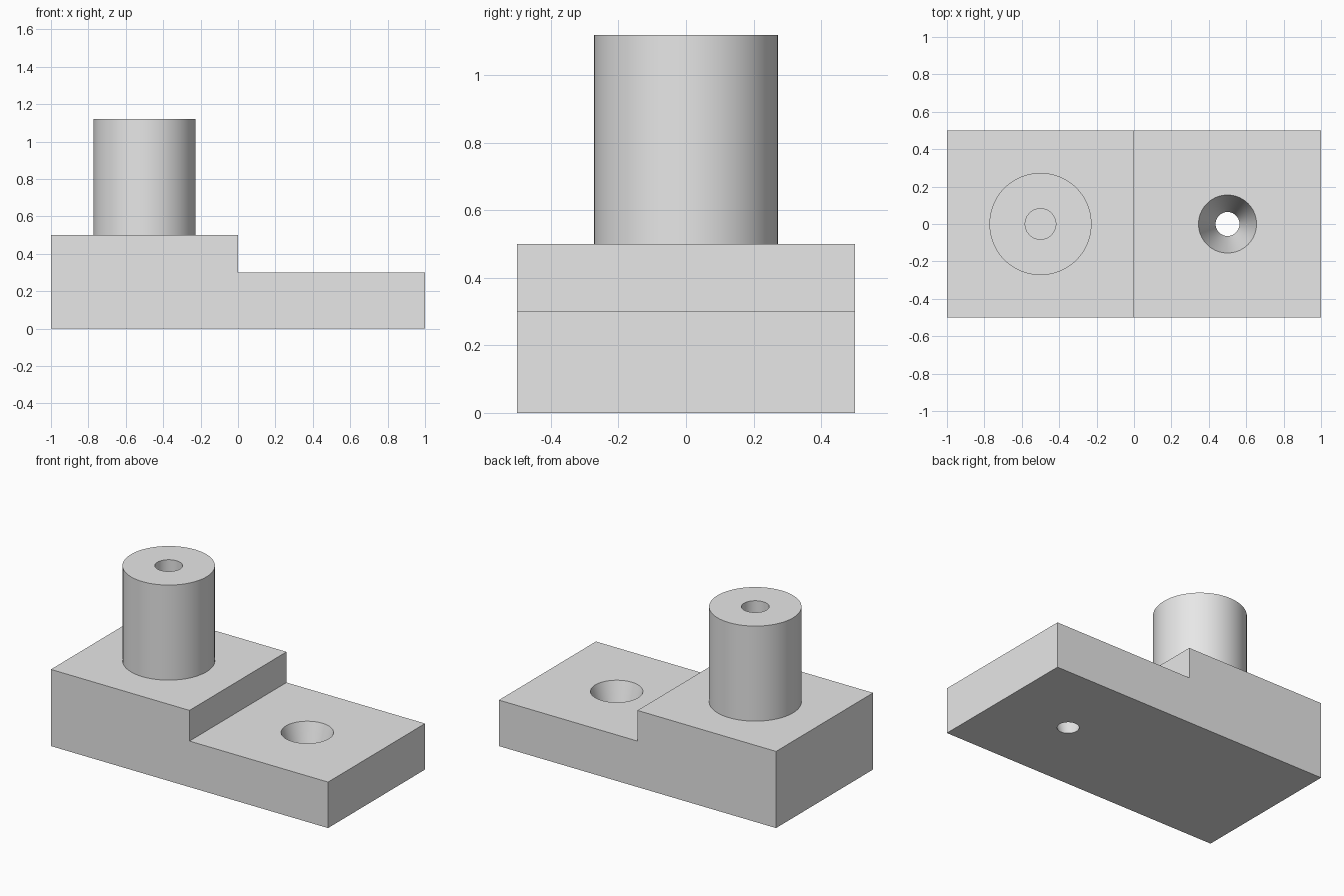
import bpy
import bmesh
import math

default = bpy.data.objects.get("Cube")
if default:
    bpy.data.objects.remove(default, do_unlink=True)

# Single plain grey material
grey = bpy.data.materials.new("light_grey")
grey.use_nodes = True
colour = (0.8, 0.8, 0.8, 1.0)
grey.diffuse_color = colour
grey.node_tree.nodes["Principled BSDF"].inputs["Base Color"].default_value = colour


def add_object(name, bm):
    bmesh.ops.recalc_face_normals(bm, faces=bm.faces)
    mesh = bpy.data.meshes.new(name)
    bm.to_mesh(mesh)
    bm.free()
    mesh.materials.append(grey)
    obj = bpy.data.objects.new(name, mesh)
    bpy.context.collection.objects.link(obj)
    return obj


def round_part(name, x, z_low, z_high, r_low, r_high):
    """Upright cylinder or cone between two heights."""
    bm = bmesh.new()
    bmesh.ops.create_cone(bm, cap_ends=True, segments=96, radius1=r_low,
                          radius2=r_high, depth=z_high - z_low)
    bmesh.ops.translate(bm, verts=bm.verts, vec=(x, 0, (z_low + z_high) / 2))
    return add_object(name, bm)


def cut(target, cutter):
    """Subtract the cutter, then smooth the curved walls."""
    cutter.hide_render = True
    mod = target.modifiers.new("cut", "BOOLEAN")
    mod.operation = "DIFFERENCE"
    mod.solver = "EXACT"
    mod.object = cutter
    bpy.ops.object.select_all(action="DESELECT")
    bpy.context.view_layer.objects.active = target
    target.select_set(True)
    bpy.ops.object.modifier_apply(modifier=mod.name)
    bpy.data.objects.remove(cutter, do_unlink=True)
    bpy.ops.object.shade_smooth_by_angle(angle=math.radians(30))


# Stepped base: side profile extruded across the depth
profile = [(-1, 0), (1, 0), (1, 0.3), (0, 0.3), (0, 0.5), (-1, 0.5)]
bm = bmesh.new()
side = bm.faces.new([bm.verts.new((x, -0.5, z)) for x, z in profile])
extruded = bmesh.ops.extrude_face_region(bm, geom=[side], use_keep_orig=True)
moved = [g for g in extruded["geom"] if isinstance(g, bmesh.types.BMVert)]
bmesh.ops.translate(bm, verts=moved, vec=(0, 1, 0))
base = add_object("stepped_base", bm)

# Tapered hole through the low step, cutter extended past both faces
r_bottom, r_top, thickness, extra = 0.064, 0.155, 0.3, 0.1
grow = (r_top - r_bottom) / thickness * extra
cut(base, round_part("tapered_hole_cutter", 0.5, -extra, thickness + extra,
                     r_bottom - grow, r_top + grow))

# Round post with a bore that stops at the base
post = round_part("round_post", -0.5, 0.5, 1.12, 0.273, 0.273)
cut(post, round_part("bore_cutter", -0.5, 0.4, 1.3, 0.082, 0.082))
